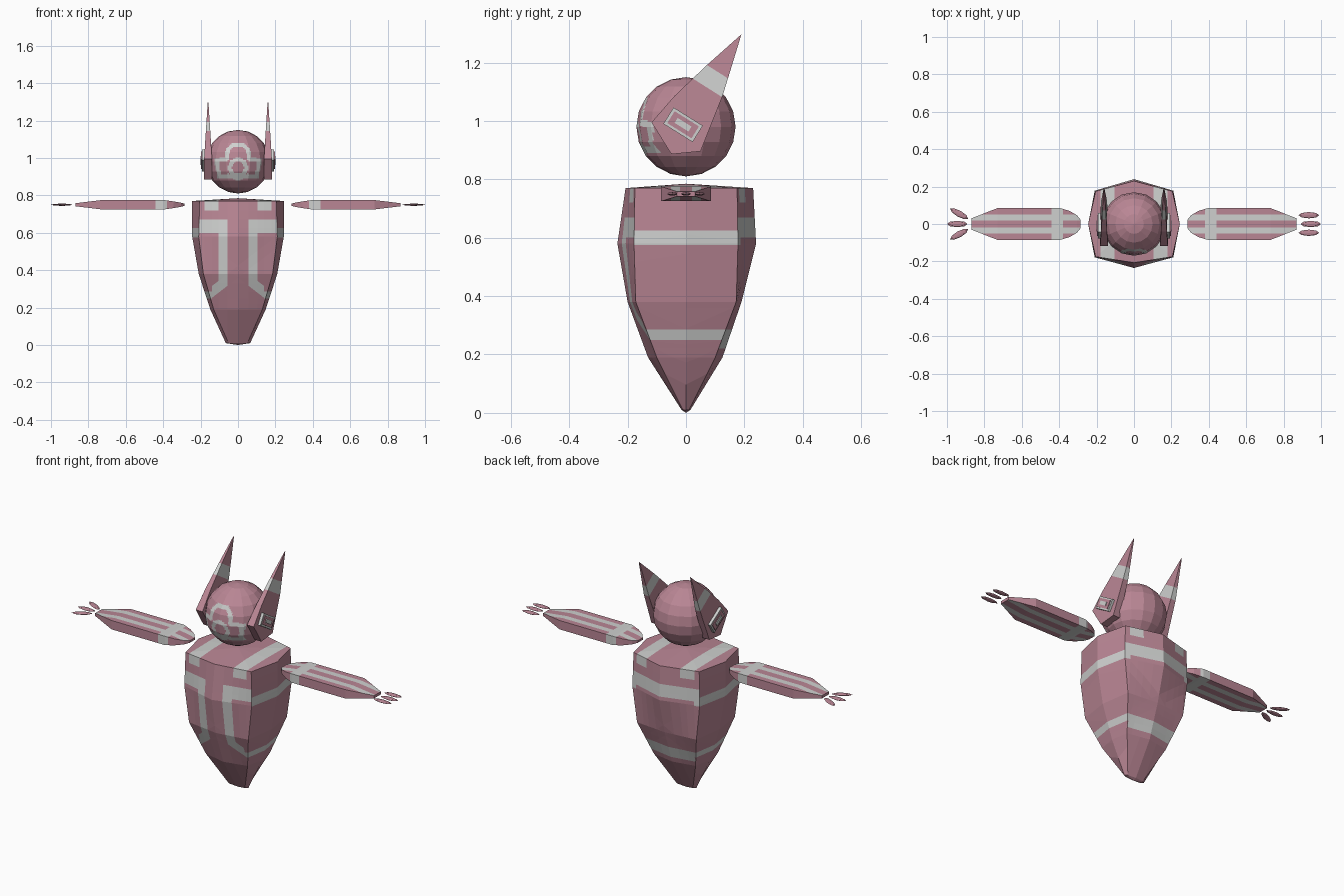
import bpy, bmesh, math
from mathutils import Vector, Matrix

if "Cube" in bpy.data.objects:
    bpy.data.objects.remove(bpy.data.objects["Cube"])


def material(name, rgb):
    m = bpy.data.materials.new(name)
    m.diffuse_color = (*rgb, 1)
    m.use_nodes = True
    m.node_tree.nodes["Principled BSDF"].inputs["Base Color"].default_value = m.diffuse_color
    return m


MATS = [material("dusty_pink", (0.49, 0.24, 0.30)), material("pale_grey", (0.62, 0.63, 0.62))]


def finish(name, bm, rule=None, mat=0):
    """Turn a bmesh into an object; rule(centre, normal) -> True paints a face grey."""
    bmesh.ops.recalc_face_normals(bm, faces=bm.faces[:])
    for f in bm.faces:
        f.normal_update()
        f.material_index = int(rule(f.calc_center_median(), f.normal)) if rule else mat
    me = bpy.data.meshes.new(name)
    bm.to_mesh(me)
    bm.free()
    ob = bpy.data.objects.new(name, me)
    bpy.context.collection.objects.link(ob)
    for m in MATS:
        me.materials.append(m)
    return ob


def cut(bm, normal, offsets):
    """Slice the mesh along planes so that stripes get clean edges."""
    n = Vector(normal).normalized()
    for d in offsets:
        bmesh.ops.bisect_plane(bm, geom=bm.verts[:] + bm.edges[:] + bm.faces[:],
                               plane_co=n * d, plane_no=n, dist=1e-5)


def both(vals):
    return [s * v for v in vals for s in (-1, 1)]


def loft(rings, tip_a=None, tip_b=None):
    """Skin a list of equal-length rings, closing each end with a fan or a face."""
    bm = bmesh.new()
    vr = [[bm.verts.new(p) for p in r] for r in rings]
    n = len(vr[0])
    for a, b in zip(vr, vr[1:]):
        for i in range(n):
            j = (i + 1) % n
            bm.faces.new((a[i], a[j], b[j], b[i]))
    for ring, tip in ((vr[0], tip_a), (vr[-1], tip_b)):
        if tip:
            t = bm.verts.new(tip)
            for i in range(n):
                bm.faces.new((ring[i], ring[(i + 1) % n], t))
        else:
            bm.faces.new(ring)
    return bm


# Body: eight-sided rings (z, side x, corner x, corner y, front y, back y)
PROFILE = [(0.01, 0.065, 0.05, 0.01, 0.015, 0.015), (0.19, 0.148, 0.13, 0.10, 0.13, 0.125),
           (0.38, 0.21, 0.185, 0.172, 0.20, 0.19), (0.58, 0.245, 0.21, 0.178, 0.235, 0.24),
           (0.77, 0.245, 0.205, 0.175, 0.207, 0.23)]
rings = [[(sx, 0, z), (cx, cy, z), (0, by, z), (-cx, cy, z),
          (-sx, 0, z), (-cx, -cy, z), (0, -fy, z), (cx, -cy, z)]
         for z, sx, cx, cy, fy, by in PROFILE]
body = loft(rings, (0, 0, 0), (0, 0, 0.785))
cut(body, (1, 0, 0), both([0.055, 0.105, 0.14, 0.18]))
cut(body, (0, 0, 1), [0.22, 0.25, 0.285, 0.33, 0.36, 0.575, 0.6, 0.625, 0.67, 0.72])
DIAG = Vector((0.61, 0, 0.79)).normalized()
for s in (-1, 1):
    cut(body, (s * DIAG.x, 0, DIAG.z), [0.285, 0.335])


def body_rule(c, n):
    x, z = abs(c.x), c.z
    if z > 0.72 and (abs(n.z) > 0.6 or abs(n.y) > abs(n.x)):
        return 0.105 < x < 0.18                                     # shoulder straps
    if abs(n.x) > abs(n.y):
        return 0.575 < z < 0.625 or 0.25 < z < 0.285                # side bands
    if n.y > 0:
        return 0.6 < z < 0.67 or (x > 0.18 and 0.575 < z < 0.67) \
            or (0.22 < z < 0.285 and x < 0.14) or (0.25 < z < 0.285)  # back bands
    d = DIAG.x * x + DIAG.z * z
    return (x > 0.055 and 0.6 < z < 0.67) or (0.055 < x < 0.105 and 0.33 < z < 0.625) \
        or (0.055 < x < 0.14 and 0.25 < z < 0.36 and 0.285 < d < 0.335) \
        or (x > 0.14 and 0.25 < z < 0.285)                          # chest lines


finish("body", body, body_rule)

# Head: faceted ball with face outline and ring painted on fine cuts
HEAD = Vector((0, 0, 0.98))
head = bmesh.new()
bmesh.ops.create_uvsphere(head, u_segments=16, v_segments=10, radius=0.17,
                          matrix=Matrix.Translation(HEAD))
cut(head, (1, 0, 0), [-0.14 + 0.007 * i for i in range(41)])
cut(head, (0, 0, 1), [0.87 + 0.007 * i for i in range(33)])
FACE = [(0, 1.072), (0.035, 1.065), (0.055, 1.04), (0.06, 0.995), (0.115, 0.985),
        (0.1, 0.9), (0.05, 0.905), (0, 0.89)]


def seg_dist(p, a, b):
    a, b = Vector(a), Vector(b)
    t = max(0, min(1, (p - a).dot(b - a) / (b - a).length_squared))
    return (p - a - (b - a) * t).length


def head_rule(c, n):
    if c.y > 0:
        return False
    p = Vector((abs(c.x), c.z))
    ring = abs((p - Vector((0, 0.948))).length - 0.043) < 0.011
    return ring or min(seg_dist(p, a, b) for a, b in zip(FACE, FACE[1:])) < 0.011


finish("head", head, head_rule)

# Ears: thin leaf-shaped plates that taper to the tip, with one band
EAR = [(0.19, 1.297), (0.145, 1.15), (0.125, 1.085), (0.05, 0.896),
       (-0.05, 0.886), (-0.118, 0.995), (-0.04, 1.085), (0.07, 1.19)]
AXIS = Vector((0, 0.535, 0.845)).normalized()


def half_thick(z):
    return 0.021 if z < 1.0 else 0.002 + 0.019 * (1.297 - z) / 0.297


for s, side in ((-1, "left"), (1, "right")):
    ear = loft([[(s * (0.16 + k * half_thick(z)), y, z) for y, z in EAR] for k in (-1, 1)])
    cut(ear, AXIS, [0.98, 1.045])
    finish(side + "_ear", ear, lambda c, n: 0.98 < c.dot(AXIS) < 1.045)

    # Ear pod: stacked tilted plates
    for part, out, length, width, mat in (("frame", 0.193, 0.118, 0.066, 1),
                                          ("panel", 0.197, 0.098, 0.048, 0),
                                          ("bar", 0.201, 0.056, 0.02, 1)):
        pod = bmesh.new()
        bmesh.ops.create_cube(pod, size=1, matrix=Matrix.Translation((s * (out + 0.172) / 2, -0.01, 0.987))
                              @ Matrix.Rotation(math.radians(-32), 4, 'X')
                              @ Matrix.Diagonal((out - 0.172, length, width, 1)))
        finish(f"{side}_ear_{part}", pod, mat=mat)

    # Arm: flat box section tapering at both ends (x, half width, half height)
    ARM = [(0.285, 0.022, 0.006), (0.305, 0.047, 0.011), (0.345, 0.07, 0.018),
           (0.395, 0.085, 0.025), (0.73, 0.085, 0.025), (0.87, 0.03, 0.008)]
    arm = loft([[(s * x, w, 0.75 + h), (s * x, -w, 0.75 + h),
                 (s * x, -w, 0.75 - h), (s * x, w, 0.75 - h)] for x, w, h in ARM])
    cut(arm, (1, 0, 0), both([0.38, 0.44]))
    cut(arm, (0, 1, 0), both([0.02, 0.052]))
    finish(side + "_arm", arm, lambda c, n: 0.38 < abs(c.x) < 0.44
           or (0.02 < abs(c.y) < 0.052 and abs(n.z) > 0.5))

    # Fingers: flat pointed ovals, fanned on the left hand and parallel on the right
    for k in (-1, 0, 1):
        if s < 0:
            centre, turn = (-0.945 if k == 0 else -0.935, 0.055 * k, 0.75), -k * math.radians(29)
        else:
            centre, turn = (0.945 if k == 0 else 0.935, 0.047 * k, 0.75), 0
        finger = bmesh.new()
        bmesh.ops.create_uvsphere(finger, u_segments=8, v_segments=4, radius=1,
                                  matrix=Matrix.Translation(centre) @ Matrix.Rotation(turn, 4, 'Z')
                                  @ Matrix.Diagonal((0.055, 0.017, 0.006, 1)))
        finish(f"{side}_finger_{k + 2}", finger)
